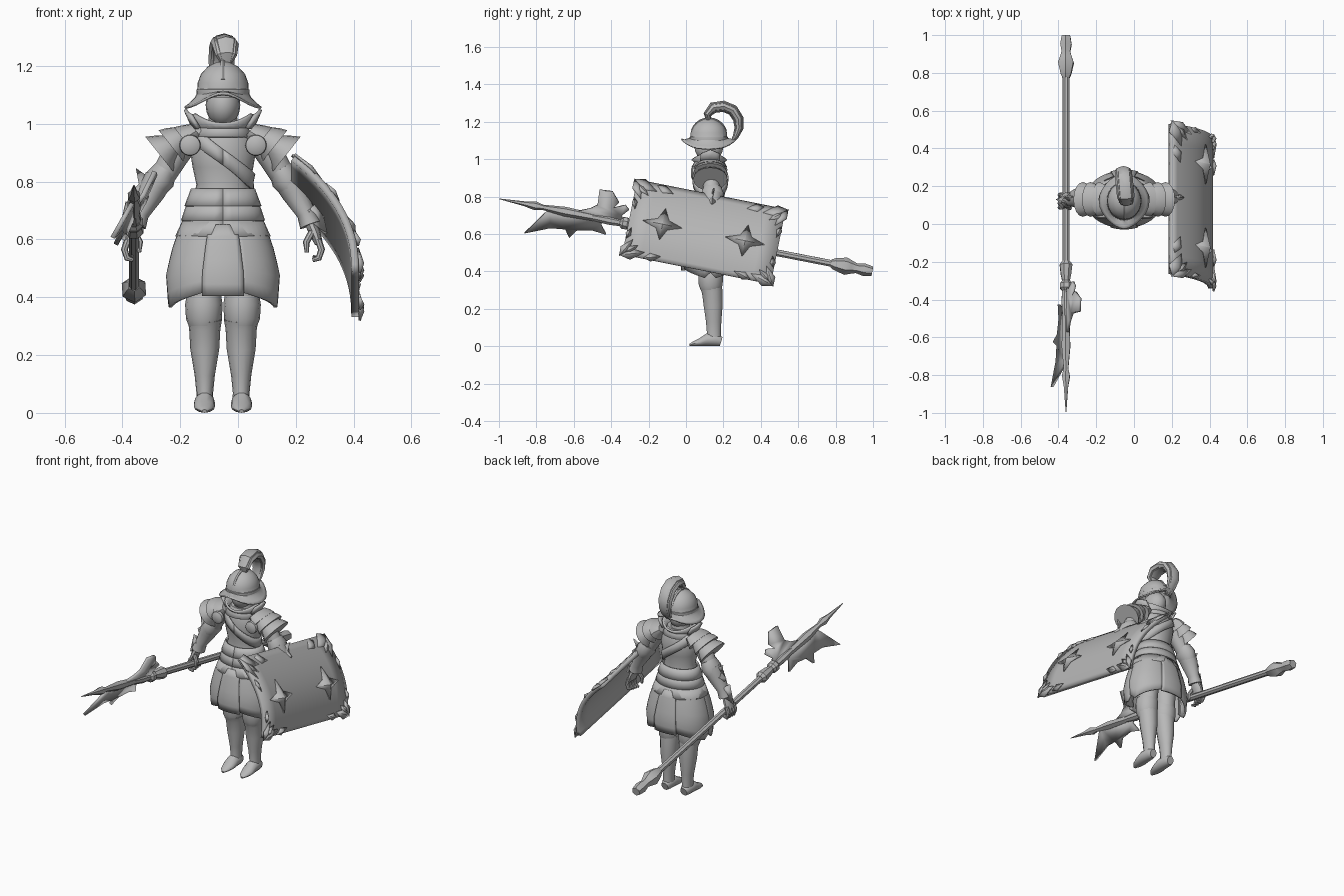
import bpy, bmesh
from math import sin, cos, pi
from mathutils import Vector, Matrix

cube = bpy.data.objects.get("Cube")
if cube:
    bpy.data.objects.remove(cube)

CX, CY = -0.052, 0.13          # body axis
grey = bpy.data.materials.new("plain_grey")
grey.use_nodes = True
grey.diffuse_color = (0.48, 0.48, 0.48, 1)
grey.node_tree.nodes["Principled BSDF"].inputs["Base Color"].default_value = grey.diffuse_color


def make(name, verts, faces, pair=False, matrix=None, thick=0, angle=0.6):
    """Mesh object; pair also builds the copy mirrored across the body."""
    sides = [("left_", 1), ("right_", -1)] if pair else [("", 1)]
    for prefix, s in sides:
        bm = bmesh.new()
        vs = []
        for v in verts:
            v = Vector(v)
            if s < 0:
                v.x = 2 * CX - v.x
            vs.append(bm.verts.new(matrix @ v if matrix else v))
        for f in faces:
            bm.faces.new([vs[i] for i in f])
        bmesh.ops.recalc_face_normals(bm, faces=bm.faces)
        me = bpy.data.meshes.new(prefix + name)
        bm.to_mesh(me)
        bm.free()
        me.materials.append(grey)
        ob = bpy.data.objects.new(prefix + name, me)
        bpy.context.collection.objects.link(ob)
        if thick:
            mod = ob.modifiers.new("thickness", 'SOLIDIFY')
            mod.thickness, mod.offset = thick, 0
        bpy.ops.object.select_all(action='DESELECT')
        ob.select_set(True)
        bpy.context.view_layer.objects.active = ob
        bpy.ops.object.shade_smooth_by_angle(angle=angle)


def tube(name, pts, n=14, hint=(0, 1, 0), axis=None, cap=True, shape=None, **kw):
    """Loft of elliptic rings (x, y, z, radius, radius along hint)."""
    ps = [Vector(p[:3]) for p in pts]
    verts, faces = [], []
    for i, p in enumerate(pts):
        t = Vector(axis) if axis else ps[min(i + 1, len(ps) - 1)] - ps[max(i - 1, 0)]
        t.normalize()
        s = t.cross(Vector(hint)).normalized()
        b = s.cross(t)
        for k in range(n):
            a = 2 * pi * k / n
            v = ps[i] + s * p[3] * cos(a) + b * p[-1] * sin(a)
            verts.append(shape(v) if shape else v)
    for i in range(len(pts) - 1):
        for k in range(n):
            q, m = i * n, (k + 1) % n
            faces.append((q + k, q + m, q + n + m, q + n + k))
    if cap:
        faces += [tuple(range(n)), tuple(range(len(verts) - n, len(verts)))]
    make(name, verts, faces, **kw)


def surf(name, f, nu, nv, **kw):
    """Grid surface from f(u, v), with u and v in 0..1."""
    verts = [f(i / nu, j / nv) for i in range(nu + 1) for j in range(nv + 1)]
    w = nv + 1
    faces = [(i * w + j, i * w + j + 1, i * w + w + j + 1, i * w + w + j)
             for i in range(nu) for j in range(nv)]
    make(name, verts, faces, **kw)


def lerp(table, z):
    for (z0, r0), (z1, r1) in zip(table, table[1:]):
        if z <= z1:
            return r0 + (r1 - r0) * max(0, (z - z0) / (z1 - z0))
    return table[-1][1]


TORSO = [(.60, .125), (.75, .1), (.79, .092), (.85, .105), (.9, .113), (.96, .1), (1.0, .075)]
SKIRT = [(.37, .182), (.48, .19), (.58, .165), (.66, .135), (.73, .118), (.77, .105)]


def around(table, ang, z, off=0):
    r = lerp(table, z) + off
    return (CX + r * sin(ang), CY - .78 * r * cos(ang), z)


# torso, belt lames and diagonal sash
tube("breastplate", [(CX, CY, z, r, r * .8) for z, r in TORSO], 24, axis=(0, 0, 1))
for i, z in enumerate((.61, .665, .715)):
    surf("belt_lame_%d" % (i + 1), lambda u, v: around(SKIRT, u * 2 * pi, z + v * .06, .002 + .006 * (1 - v)), 28, 2, thick=.008)
surf("sash", lambda u, v: around(TORSO, u * 2 * pi, .885 - .085 * sin(u * 2 * pi) + (v - .5) * .055, .008), 32, 2, thick=.008)

# skirt: side tassets front and back, centre panels
for side, turn in (("front", 0), ("back", 1)):
    def tasset(u, v):
        ang = .3 + u * 1.33
        low = .42 - .055 * min(1, u / .8) + .09 * max(0, u - .8) * 2
        return around(SKIRT, pi - ang if turn else ang, .66 + (low - .66) * v, .006 * sin(u * pi))

    def panel(u, v):
        ang = (u - .5) * (.66 + .1 * v)
        z = .65 + (.405 - .65) * v - .035 * (abs(2 * u - 1) > .7) * (v == 0)
        return around(SKIRT, ang + pi * turn, z, .008)
    surf(side + "_tasset", tasset, 10, 6, thick=.012, pair=True)
    surf(side + "_centre_panel", panel, 8, 6, thick=.012)

# legs: thigh, knee, greave, foot
LX, LY = .012, .145
tube("thigh", [(LX - .004, LY - .01, .64, .062, .07), (LX, LY - .01, .45, .06, .068), (LX + .002, LY - .01, .3, .05, .055)], pair=True)
tube("knee_guard", [(LX + .002, LY - .013, z, r, r * 1.05) for z, r in ((.30, .052), (.325, .062), (.375, .065), (.405, .06))], pair=True)
tube("greave", [(LX - .001, LY + d, z, r, q) for z, r, q, d in (
    (.325, .06, .062, -.012), (.29, .054, .056, -.005), (.22, .05, .052, 0), (.13, .035, .042, .003),
    (.07, .029, .038, .004), (.03, .03, .04, .003))], pair=True)
tube("foot", [(LX, y, h / 2, w, h / 2) for y, w, h in (
    (.188, .022, .05), (.165, .032, .065), (.115, .036, .07), (.075, .036, .042), (.04, .026, .026), (.018, .008, .012))],
    hint=(0, 0, 1), pair=True)

# pauldrons: overlapping lames with a flared rim, upright guard and disc
for i, (x, z, r, e) in enumerate(((.04, .975, .042, .058), (.085, .955, .056, .07), (.125, .925, .06, .08))):
    tube("pauldron_%d" % (i + 1), [(x, CY, z, r * .75, .07), (x + .022, CY, z - .013, r, .085), (x + .042, CY, z - .032, e, .092)], 16,
         axis=(.78, 0, -.62), pair=True)
surf("neck_guard", lambda u, v: (.03 + .028 * v + .02 * (1 - (2 * u - 1) ** 2), CY - .05 + .1 * u, .985 + .065 * v - .02 * v * abs(2 * u - 1)),
     6, 2, thick=.012, pair=True)
tube("shoulder_disc", [(.062, y, .926, r) for y, r in ((.05, .037), (.034, .035), (.026, .02))], 18, hint=(0, 0, 1), axis=(0, 1, 0), pair=True)

# arms
tube("upper_arm", [(.07, CY, .955, .05), (.12, .135, .88, .047), (.175, .14, .785, .04)], pair=True)
tube("elbow_guard", [(.145, .14, .845, .04, .05), (.165, .142, .81, .052, .062), (.185, .14, .775, .042, .052)], pair=True)
tube("gauntlet", [(.17, .14, .81, .05, .056), (.195, .138, .765, .047, .052), (.235, .13, .69, .032, .036), (.25, .126, .65, .037, .042)], pair=True)
make("elbow_wing", [(.185, .1, .8), (.205, .14, .815), (.248, .15, .845), (.235, .14, .79), (.262, .14, .765),
                    (.24, .135, .73), (.205, .1, .755), (.2, .185, .775)],
     [(0, 1, 2, 3), (0, 3, 4, 6), (6, 4, 5), (1, 7, 3), (7, 5, 4, 3)], thick=.01, pair=True)
make("wrist_spike", [(.24, .1, .7), (.24, .155, .7), (.28, .13, .73), (.305, .13, .62), (.265, .1, .65), (.265, .15, .65)],
     [(0, 2, 3, 4), (1, 2, 3, 5)], thick=.01, pair=True)

# hands with curled fingers
tube("palm", [(.25, .125, .66, .02, .026), (.265, .122, .625, .02, .04), (.28, .12, .585, .014, .04)], 10, pair=True)
for i in range(4):
    y = .088 + .022 * i
    tube("finger_%d" % (i + 1), [(.277, y, .6, .012), (.289, y, .565, .012), (.279, y, .535, .011), (.258, y, .528 + .004 * i, .007)], 8, pair=True)
tube("thumb", [(.255, .095, .625, .012), (.236, .085, .59, .012), (.238, .085, .555, .007)], 8, pair=True)

# head, gorget, helmet
HY = .122
tube("neck", [(CX, CY, .95, .06), (CX, CY, 1.02, .05)], axis=(0, 0, 1))
tube("face", [(CX, HY, 1.065 + .075 * sin(a), .06 * cos(a), .078 * cos(a)) for a in [-1.5 + .3 * i for i in range(11)]], 18, axis=(0, 0, 1))


def collar(v):
    if v.z > 1.0:
        v.z += .035 * (abs(v.x - CX) / .1) ** 2 - .012
    return v


tube("gorget", [(CX, CY - .005, z, r, r * .92) for z, r in ((.955, .098), (.985, .082), (1.012, .1))],
     24, axis=(0, 0, 1), cap=False, shape=collar, thick=.012)


def brim(v):
    d = abs(v.y - HY) / .145
    if Vector((v.x - CX, v.y - HY)).length > .096 and v.z < 1.1:
        v.z += .05 * d ** 3
        v.x = CX + (v.x - CX) * (1 - .25 * d * d)
    return v


tube("helmet", [(CX, HY, z, r, q) for z, r, q in (
    (1.055, .132, .147), (1.066, .118, .13), (1.09, .094, .105), (1.105, .086, .096), (1.14, .084, .094),
    (1.17, .073, .08), (1.195, .05, .056), (1.21, .02, .024), (1.213, .004, .005))], 28,
    axis=(0, 0, 1), cap=False, shape=brim, thick=.008)
tube("helmet_band", [(CX, HY, z, r, r * 1.12) for z, r in ((1.092, .09), (1.1, .092), (1.118, .091), (1.124, .084))], 28, axis=(0, 0, 1), cap=False)
tube("helmet_comb", [(CX, HY + .095 * cos(a), 1.12 + .097 * sin(a), .007, .009) for a in [.3 + .25 * i for i in range(11)]], 6, hint=(1, 0, 0))

# plume: a swept feather body with two side barbs
PLUME = ((.12, 1.2, .014), (.115, 1.24, .03), (.145, 1.275, .042), (.2, 1.283, .042), (.25, 1.262, .042), (.28, 1.215, .04),
         (.283, 1.165, .033), (.265, 1.12, .022), (.232, 1.075, .003))
for name, shift, scale in (("plume", 0, 1), ("plume_left_barb", .014, .75), ("plume_right_barb", -.016, .75)):
    tube(name, [(CX + .012 - .1 * (y - .12) + shift * min(1, i), y, z, r * scale * .72, r * scale) for i, (y, z, r) in enumerate(PLUME)],
         8, hint=(1, 0, 0))

# polearm, built along y then tilted and rolled into the hand
POLE = Matrix.Translation((-.36, 0, .594)) @ Matrix.Rotation(-.192, 4, 'X') @ Matrix.Rotation(.45, 4, 'Y')


def turned(name, rings, n):
    tube(name, [(0, y, 0, r) for y, r in rings], n, hint=(0, 0, 1), axis=(0, 1, 0), matrix=POLE)


turned("pole_shaft", ((-.45, .019), (.86, .019)), 8)
turned("pole_socket", ((-.52, .018), (-.42, .026), (-.36, .022), (-.345, .034), (-.32, .034), (-.305, .022), (-.27, .03),
                       (-.22, .036), (-.2, .022)), 8)
turned("pole_pommel", ((.79, .022), (.81, .032), (.87, .047), (.9, .036), (.93, .026), (.97, .034), (1.015, .026)), 6)
turned("pole_spike", ((-1.015, .002), (-.88, .013), (-.82, .024), (-.78, .014), (-.66, .026), (-.5, .02)), 6)
for name, outline in (
    ("pole_blade", ((-.74, .005), (-.85, -.17), (-.72, -.11), (-.64, -.1), (-.61, -.145), (-.58, -.095), (-.5, -.075), (-.42, -.085),
                    (-.46, -.03), (-.42, .005))),
    ("pole_hook", ((-.62, .005), (-.53, .045), (-.495, .075), (-.5, .165), (-.43, .17), (-.385, .115), (-.41, .075), (-.35, .105),
                   (-.325, .085), (-.36, .04), (-.33, .005)))):
    make(name, [(0, s, h) for s, h in outline], [tuple(range(len(outline)))], matrix=POLE, thick=.016)

# shield, curved across its height and tilted
SHIELD = Matrix.Translation((0, .095, .607)) @ Matrix.Rotation(-.197, 4, 'X')


def on_shield(u, v, off=0):
    w = max(0, (v + .2) / .4)
    return (.405 - .213 * w ** 2.3 + off, u, v)


surf("shield", lambda u, v: on_shield((u - .5) * .81, (v - .5) * .4), 8, 16, matrix=SHIELD, thick=.026)


def raised(name, outline, centre, lift):
    """Fan plate laid on the shield with a raised centre."""
    n = len(outline)
    make(name, [on_shield(*p, .016) for p in outline] + [on_shield(*centre, lift)],
         [(i, (i + 1) % n, n) for i in range(n)], matrix=SHIELD, thick=.008)


for name, cu in (("front_star", -.225), ("rear_star", .225)):
    star = [(cu + r * cos(k * pi / 4) * 1.25, r * sin(k * pi / 4)) for k, r in enumerate([.085, .034] * 4)]
    raised(name, star, (cu, 0), .04)
for su, s_name in ((-1, "front"), (1, "rear")):
    for sv, v_name in ((-1, "lower"), (1, "upper")):
        # scrolled corner leaves overhanging the rim
        leaves = ((.42, .205, .29, .165), (.42, .21, .365, .11), (.4, .19, .33, .135), (.29, .195, .2, .17), (.4, .11, .385, .05))
        for i, (u0, v0, u1, v1) in enumerate(leaves):
            du, dv = (v1 - v0) * .22, (u0 - u1) * .22
            um, vm = u0 * .6 + u1 * .4, v0 * .6 + v1 * .4
            pts = [(u0, v0), (um + du, vm + dv), (u1, v1), (um - du, vm - dv)]
            raised("%s_%s_leaf_%d" % (s_name, v_name, i + 1), [(su * p, sv * q) for p, q in pts], (su * um, sv * vm), .028)
